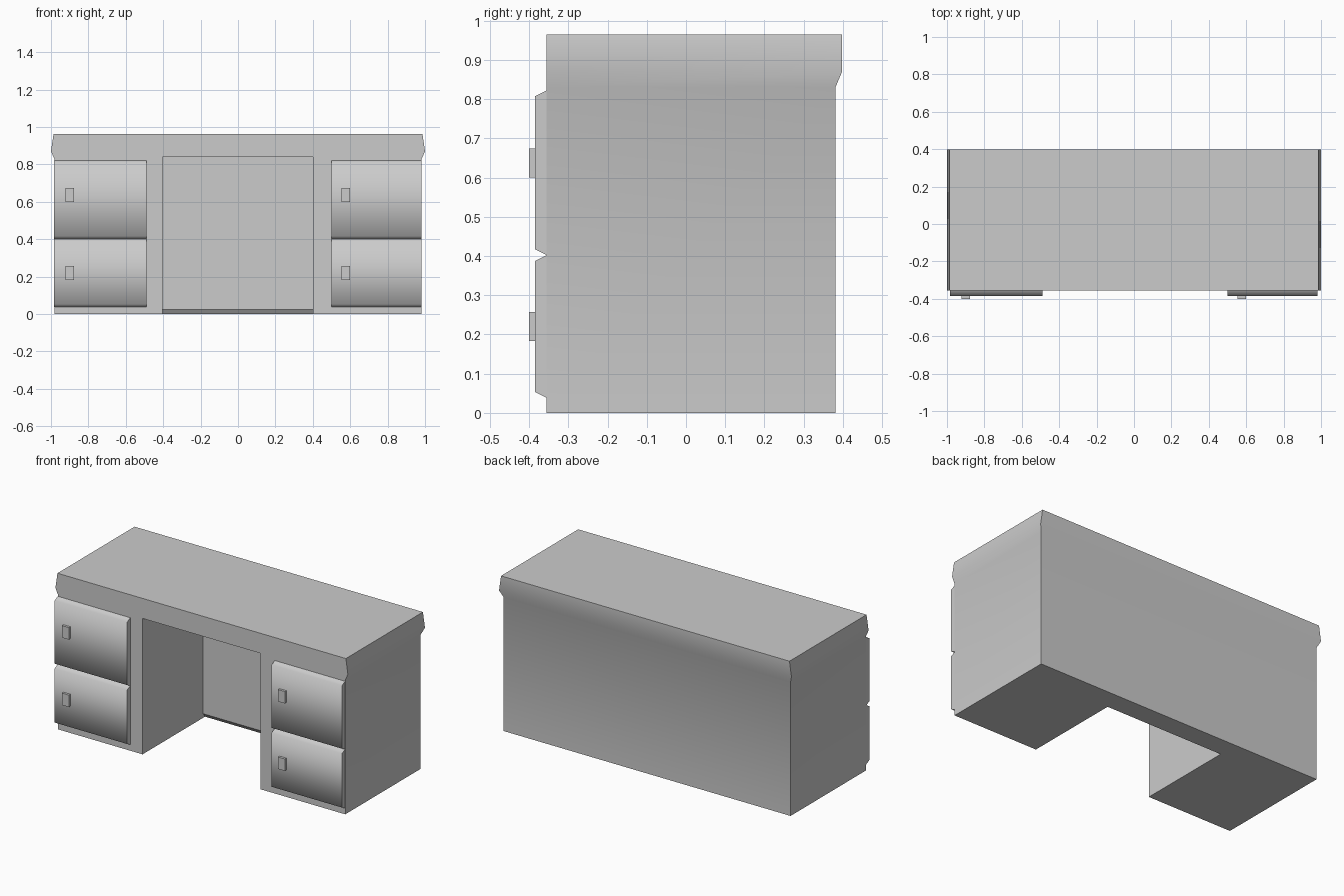
import bpy, bmesh, math

if "Cube" in bpy.data.objects:
    bpy.data.objects.remove(bpy.data.objects["Cube"])


def finish(bm, name, angle):
    bmesh.ops.recalc_face_normals(bm, faces=bm.faces)
    mesh = bpy.data.meshes.new(name)
    bm.to_mesh(mesh)
    bm.free()
    ob = bpy.data.objects.new(name, mesh)
    bpy.context.collection.objects.link(ob)
    smooth(ob, angle)
    return ob


def smooth(ob, angle):
    bpy.ops.object.select_all(action='DESELECT')
    bpy.context.view_layer.objects.active = ob
    ob.select_set(True)
    bpy.ops.object.shade_smooth_by_angle(angle=math.radians(angle))


def loft(rings, name, angle):
    """Bridge equal-sized closed rings and cap both ends."""
    bm = bmesh.new()
    loops = [[bm.verts.new(p) for p in ring] for ring in rings]
    n = len(loops[0])
    for a, b in zip(loops, loops[1:]):
        for i in range(n):
            j = (i + 1) % n
            bm.faces.new((a[i], a[j], b[j], b[i]))
    bm.faces.new(loops[0])
    bm.faces.new(loops[-1])
    return finish(bm, name, angle)


def extrude_x(profile, x0, x1, name, angle=30):
    """Extrude a (y, z) profile along x."""
    return loft([[(x, y, z) for y, z in profile] for x in (x0, x1)], name, angle)


FRONT = -0.355

# Desk body with flared top rim on the sides and back: (z, half width, back y)
layers = [(0, 0.982, 0.381), (0.83, 0.982, 0.381),
          (0.87, 1.0, 0.398), (0.964, 0.986, 0.398)]
body = loft([[(-w, FRONT, z), (w, FRONT, z), (w, b, z), (-w, b, z)]
             for z, w, b in layers], "desk_body", 35)

# Knee space, with a small chamfer at the foot of its back panel
knee = extrude_x([(-0.6, -0.1), (0.255, -0.1), (0.255, 0.0), (0.237, 0.025),
                  (0.237, 0.84), (-0.6, 0.84)], -0.404, 0.402, "knee_cutter")
knee.hide_render = True
mod = body.modifiers.new("knee_space", 'BOOLEAN')
mod.object = knee
mod.operation = 'DIFFERENCE'
mod.solver = 'EXACT'
bpy.context.view_layer.objects.active = body
bpy.ops.object.modifier_apply(modifier=mod.name)
bpy.data.objects.remove(knee)
smooth(body, 35)

# Drawer fronts with sloped top and bottom edges, and their handles
banks = {"left": (-0.984, -0.488, -0.9), "right": (0.5, 0.981, 0.577)}
rows = {"lower": (0.038, 0.402, 0.22), "upper": (0.402, 0.822, 0.637)}
for side, (x0, x1, hx) in banks.items():
    for row, (z0, z1, hz) in rows.items():
        extrude_x([(FRONT, z0), (-0.385, z0 + 0.015), (-0.385, z1 - 0.015), (FRONT, z1)],
                  x0, x1, f"{side}_{row}_drawer", 70)
        extrude_x([(-0.385, hz - 0.037), (-0.4, hz - 0.037),
                   (-0.4, hz + 0.037), (-0.385, hz + 0.037)],
                  hx - 0.023, hx + 0.023, f"{side}_{row}_handle")
